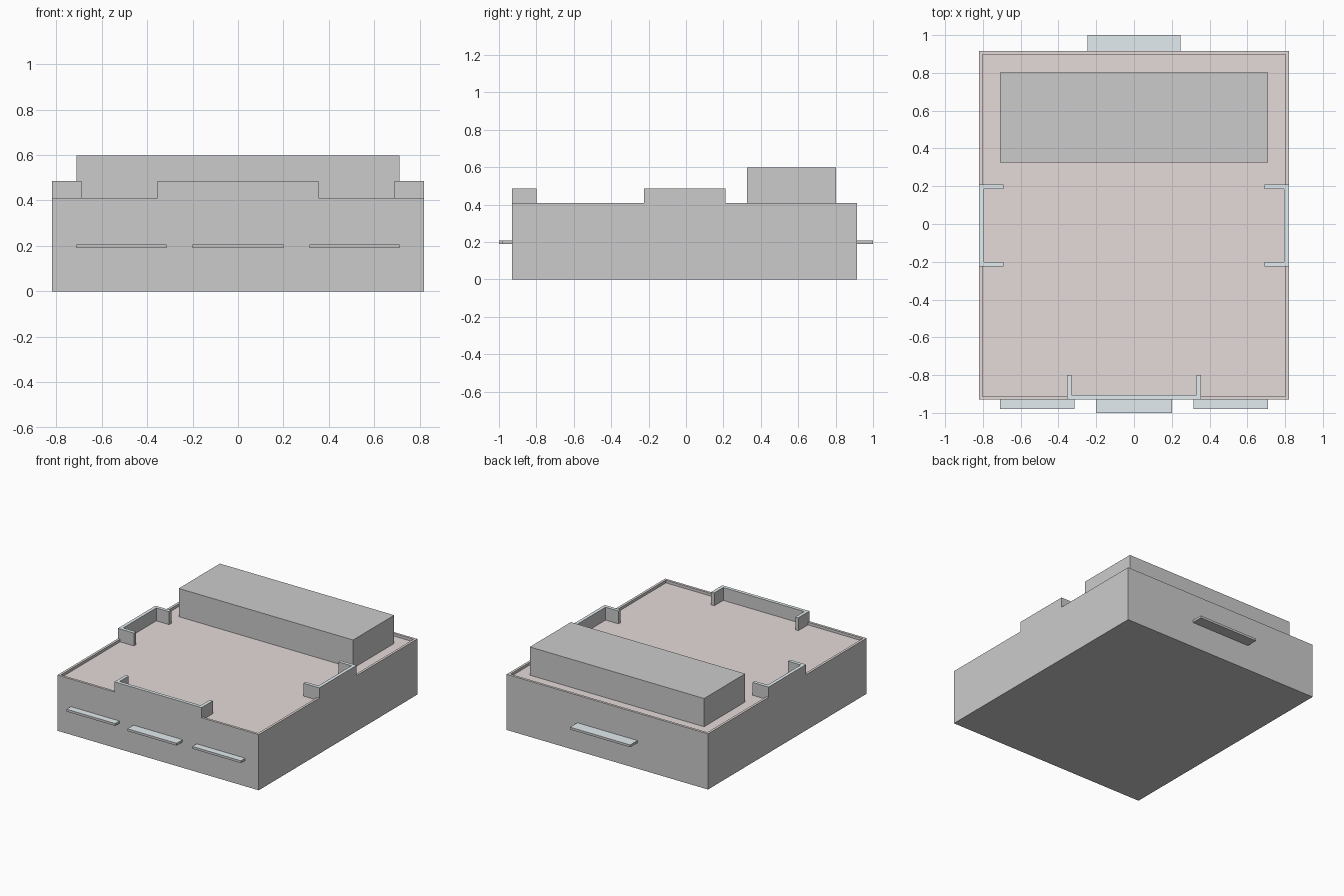
import bpy, bmesh

if "Cube" in bpy.data.objects:
    bpy.data.objects.remove(bpy.data.objects["Cube"])

W, Y0, Y1 = 0.82, -0.93, 0.915      # body half width, front and back
H, ROOF, TOP, T = 0.41, 0.39, 0.485, 0.025


def material(name, rgb):
    m = bpy.data.materials.new(name)
    m.diffuse_color = (*rgb, 1)
    m.use_nodes = True
    m.node_tree.nodes["Principled BSDF"].inputs["Base Color"].default_value = m.diffuse_color
    return m


grey = material("wall_grey", (0.8, 0.8, 0.8))
pale = material("trim_pale_blue", (0.76, 0.84, 0.87))
brown = material("roof_brown", (0.78, 0.71, 0.69))


def finish(bm, name, top_mat=None):
    """Make an object; optionally tint the upward faces."""
    bmesh.ops.recalc_face_normals(bm, faces=bm.faces)
    me = bpy.data.meshes.new(name)
    me.materials.append(grey)
    if top_mat:
        me.materials.append(top_mat)
        for f in bm.faces:
            f.material_index = int(f.normal.z > 0.5)
    bm.to_mesh(me)
    bm.free()
    ob = bpy.data.objects.new(name, me)
    bpy.context.collection.objects.link(ob)
    return ob


def prism(name, outline, z0, z1, top_mat=None):
    bm = bmesh.new()
    f = bm.faces.new([bm.verts.new((x, y, z0)) for x, y in outline])
    ext = bmesh.ops.extrude_face_region(bm, geom=[f], use_keep_orig=True)
    verts = [v for v in ext["geom"] if isinstance(v, bmesh.types.BMVert)]
    bmesh.ops.translate(bm, verts=verts, vec=(0, 0, z1 - z0))
    return finish(bm, name, top_mat)


def box(name, x0, x1, y0, y1, z0, z1, top_mat=None):
    return prism(name, [(x0, y0), (x1, y0), (x1, y1), (x0, y1)], z0, z1, top_mat)


def bracket(a0, a1, edge, tip):
    """U outline: back runs a0..a1 along edge, arms reach in to tip."""
    s = T if tip > edge else -T
    return [(a0, edge), (a1, edge), (a1, tip), (a1 - T, tip),
            (a1 - T, edge + s), (a0 + T, edge + s), (a0 + T, tip), (a0, tip)]


# Main block with a sunken roof behind a low parapet
body = box("building_body", -W, W, Y0, Y1, 0, H)
bm = bmesh.new()
bm.from_mesh(body.data)
roof = max(bm.faces, key=lambda f: f.calc_center_median().z)
bmesh.ops.inset_region(bm, faces=[roof], thickness=T)
ext = bmesh.ops.extrude_face_region(bm, geom=[roof])
bmesh.ops.delete(bm, geom=[roof], context='FACES_ONLY')
bmesh.ops.translate(bm, vec=(0, 0, ROOF - H),
                    verts=[v for v in ext["geom"] if isinstance(v, bmesh.types.BMVert)])
bmesh.ops.recalc_face_normals(bm, faces=bm.faces)
body.data.materials.append(brown)
for f in bm.faces:
    f.material_index = int(f.normal.z > 0.5)
bm.to_mesh(body.data)
bm.free()

# Raised U-shaped parapets, merged into the body walls
side = bracket(-0.225, 0.21, W, 0.69)
parapets = [
    ("front_parapet", bracket(-0.355, 0.355, Y0, -0.80)),
    ("right_parapet", [(b, a) for a, b in side]),
    ("left_parapet", [(-b, a) for a, b in side]),
]
for name, outline in parapets:
    part = prism(name, outline, 0.3, TOP, pale)
    mod = body.modifiers.new(name, 'BOOLEAN')
    mod.operation, mod.solver = 'UNION', 'EXACT'
    mod.material_mode = 'TRANSFER'
    mod.object = part
    part.hide_render = True
    part.hide_viewport = True

# Rooftop plant room
box("rooftop_block", -0.71, 0.71, 0.325, 0.803, ROOF, 0.598)

# Thin canopies over the entrances
for name, x0, x1, y0, y1 in [
    ("front_left_canopy", -0.71, -0.315, -0.98, Y0),
    ("front_middle_canopy", -0.2, 0.2, -1.0, Y0),
    ("front_right_canopy", 0.315, 0.71, -0.98, Y0),
    ("back_canopy", -0.245, 0.245, Y1, 1.0),
]:
    box(name, x0, x1, y0, y1, 0.19, 0.207, pale)
